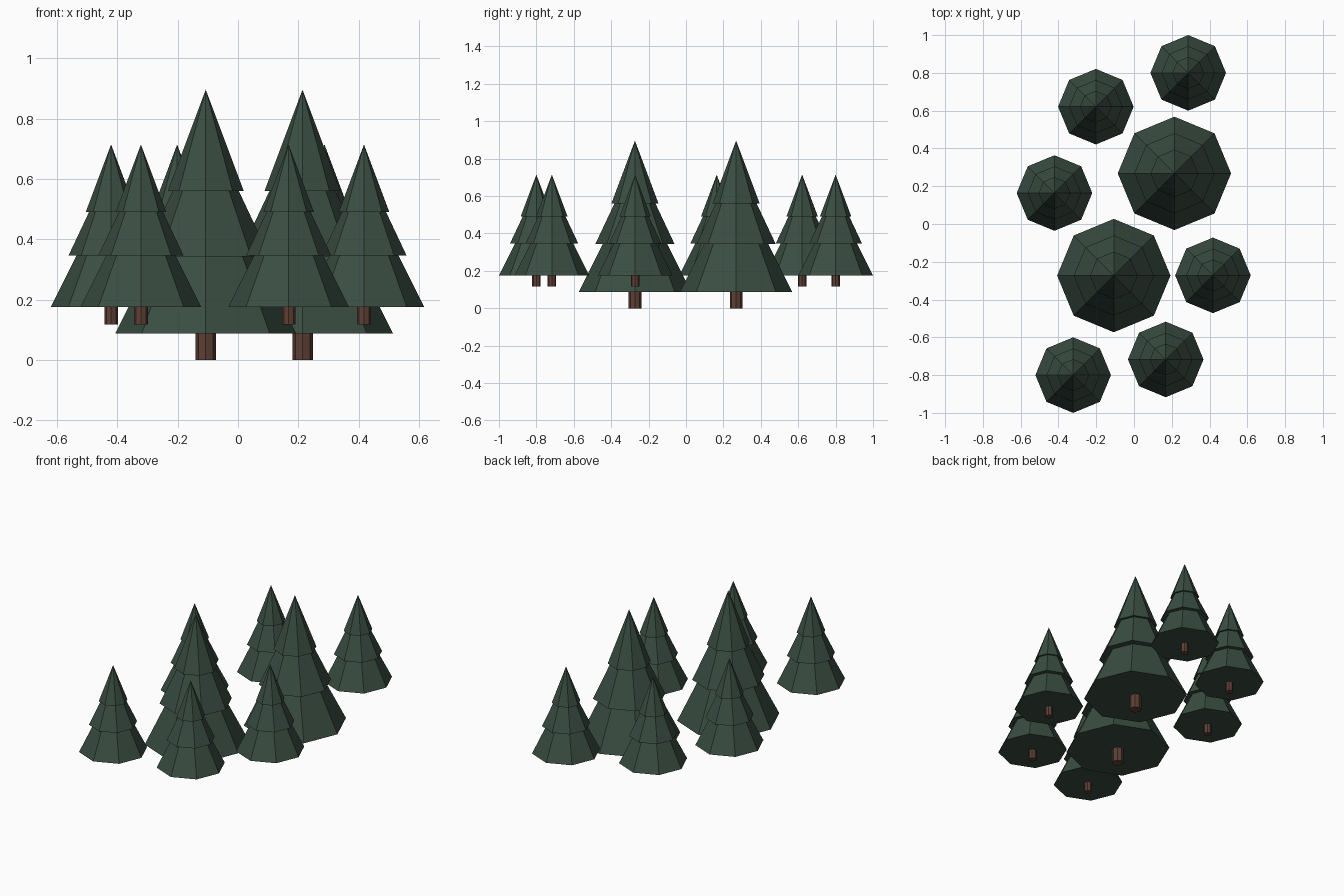
import bpy, math

if "Cube" in bpy.data.objects:
    bpy.data.objects.remove(bpy.data.objects["Cube"])


def material(name, color):
    m = bpy.data.materials.new(name)
    m.diffuse_color = (*color, 1)
    m.use_nodes = True
    m.node_tree.nodes["Principled BSDF"].inputs["Base Color"].default_value = m.diffuse_color
    return m


GREEN = material("pine green", (0.042, 0.074, 0.054))
BROWN = material("bark brown", (0.109, 0.051, 0.036))


def solid(name, x, y, z, r_bottom, r_top, height, mat):
    """Eight-sided cone or cylinder standing on height z, corners on the axes."""
    bpy.ops.mesh.primitive_cone_add(vertices=8, radius1=r_bottom, radius2=r_top,
                                    depth=height, location=(x, y, z + height / 2))
    ob = bpy.context.object
    ob.name = name
    ob.data.materials.append(mat)


# Foliage tiers of a full-size tree: height above trunk foot, radius, cone height
TIERS = [("lower_branches", 0.088, 0.30, 0.60),
         ("middle_branches", 0.343, 0.212, 0.45),
         ("top_branches", 0.56, 0.126, 0.336)]


def tree(label, x, y, z, s):
    solid(label + "_trunk", x, y, z, 0.034 * s, 0.034 * s, 0.18 * s, BROWN)
    for part, h, r, height in TIERS:
        solid(f"{label}_{part}", x, y, z + h * s, r * s, 0, height * s, GREEN)


# Two tall trees in the middle
for i, (x, y) in enumerate([(-0.107, -0.273), (0.214, 0.268)]):
    tree(f"tall_tree_{i + 1}", x, y, 0, 1)

# Six smaller trees around them, rooted slightly higher
SMALL = [(-0.202, 0.621), (0.287, 0.80), (-0.421, 0.164),
         (0.418, -0.272), (-0.322, -0.80), (0.168, -0.717)]
for i, (x, y) in enumerate(SMALL):
    tree(f"small_tree_{i + 1}", x, y, 0.117, 0.6667)
